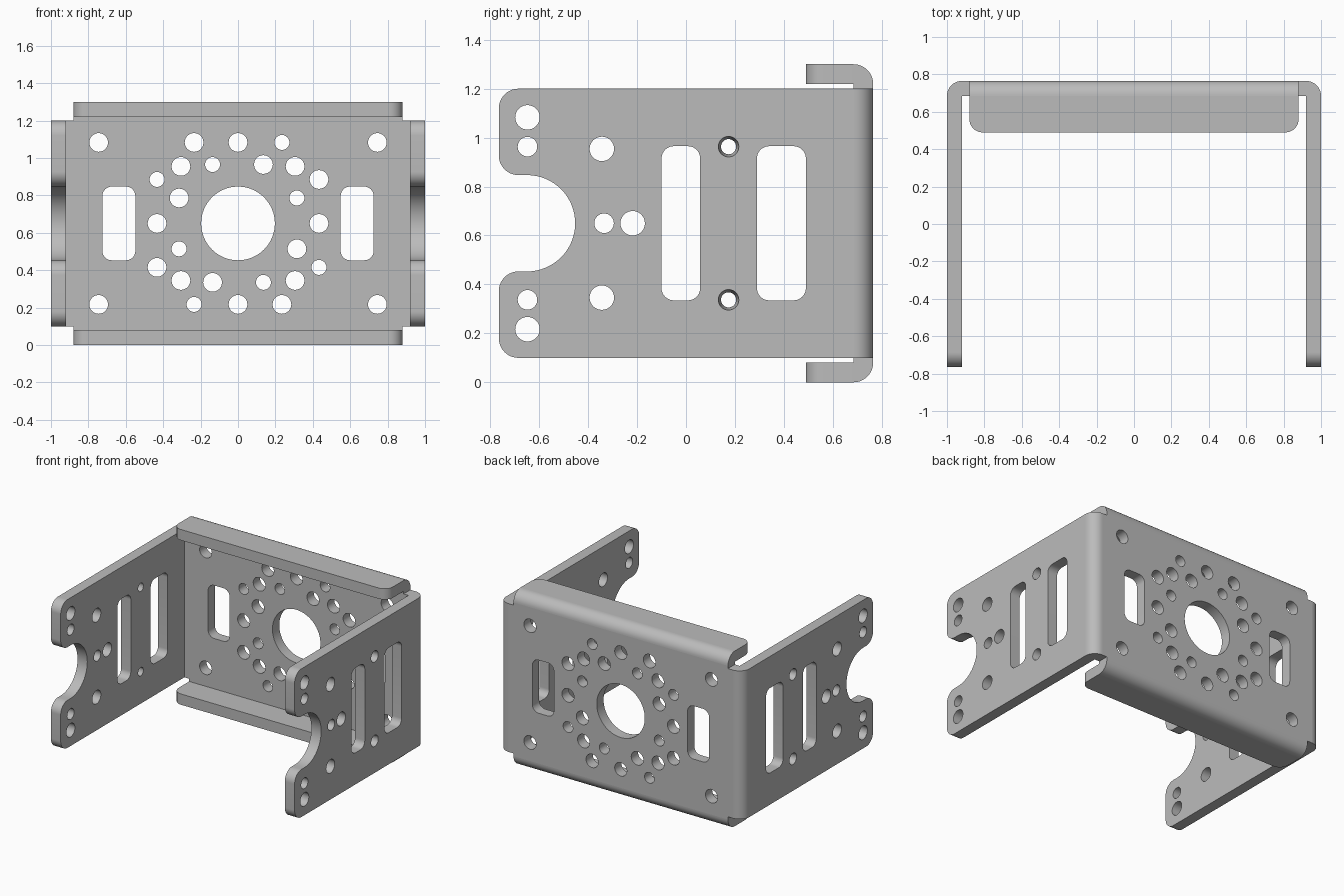
import bpy
import bmesh
from math import cos, sin, pi
from mathutils import Matrix, Vector

cube = bpy.data.objects.get("Cube")
if cube:
    bpy.data.objects.remove(cube)

T = 0.08                 # sheet thickness
MID = 0.65               # height of the bracket's centre line
BACK = 0.765             # rear face
INNER_X, INNER_Y = 1 - T, BACK - T

steel = bpy.data.materials.new("grey steel")
steel.use_nodes = True
GREY = (0.5, 0.5, 0.5, 1)
steel.diffuse_color = GREY
steel.node_tree.nodes["Principled BSDF"].inputs["Base Color"].default_value = GREY

X, Y, Z = Vector((1, 0, 0)), Vector((0, 1, 0)), Vector((0, 0, 1))


def rounded(corners, steps=10):
    """Outline from right-angled corners (u, v, radius)."""
    pts = []
    for i, (u, v, r) in enumerate(corners):
        p = Vector((u, v))
        a = (Vector(corners[i - 1][:2]) - p).normalized()
        b = (Vector(corners[(i + 1) % len(corners)][:2]) - p).normalized()
        centre = p + r * (a + b)
        arc = [p] if r == 0 else [
            centre - r * (b * cos(k / steps * pi / 2) + a * sin(k / steps * pi / 2))
            for k in range(steps + 1)]
        pts += [q for q in arc if not pts or (q - pts[-1]).length > 1e-4]
    if (pts[0] - pts[-1]).length < 1e-4:
        pts.pop()
    return pts


def slot(u0, u1, v0, v1, r=0.05):
    return rounded([(u0, v0, r), (u1, v0, r), (u1, v1, r), (u0, v1, r)])


def circle(u, v, r, n=32):
    return [Vector((u + r * cos(2 * pi * k / n), v + r * sin(2 * pi * k / n)))
            for k in range(n)]


def finish(name, mesh):
    bm = bmesh.new()
    bm.from_mesh(mesh)
    bmesh.ops.remove_doubles(bm, verts=bm.verts, dist=1e-5)
    bmesh.ops.recalc_face_normals(bm, faces=bm.faces)
    bm.to_mesh(mesh)
    bm.free()
    mesh.materials.clear()
    mesh.materials.append(steel)
    obj = bpy.data.objects.new(name, mesh)
    bpy.context.collection.objects.link(obj)
    bpy.ops.object.select_all(action="DESELECT")
    obj.select_set(True)
    bpy.context.view_layer.objects.active = obj
    bpy.ops.object.shade_smooth_by_angle(angle=pi / 6)
    return obj


def plate(name, loops, depth, u, v, n, origin):
    """Extrude an outline with holes; u, v, n are its axes, origin its mid-plane."""
    curve = bpy.data.curves.new(name, "CURVE")
    curve.dimensions = "2D"
    curve.fill_mode = "BOTH"
    curve.extrude = depth / 2
    for loop in loops:
        spline = curve.splines.new("POLY")
        spline.points.add(len(loop) - 1)
        for point, q in zip(spline.points, loop):
            point.co = (q.x, q.y, 0, 1)
        spline.use_cyclic_u = True
    helper = bpy.data.objects.new(name + " outline", curve)
    bpy.context.collection.objects.link(helper)
    graph = bpy.context.evaluated_depsgraph_get()
    mesh = bpy.data.meshes.new_from_object(helper.evaluated_get(graph))
    bpy.data.objects.remove(helper)
    bpy.data.curves.remove(curve)
    frame = Matrix((u, v, n)).transposed().to_4x4()
    mesh.transform(Matrix.Translation(origin) @ frame)
    mesh.name = name
    return finish(name, mesh)


def tapered_rim(name, side, y, z, wide, narrow, n=32):
    """Wedge ring that narrows a hole towards the inside of a wall."""
    bm = bmesh.new()
    profile = [(1, wide), (INNER_X, wide), (INNER_X, narrow)]
    rings = [[bm.verts.new((side * x, y + r * cos(2 * pi * k / n),
                            z + r * sin(2 * pi * k / n))) for k in range(n)]
             for x, r in profile]
    for i in range(3):
        a, b = rings[i], rings[(i + 1) % 3]
        for k in range(n):
            m = (k + 1) % n
            bm.faces.new((a[k], a[m], b[m], b[k]))
    mesh = bpy.data.meshes.new(name)
    bm.to_mesh(mesh)
    bm.free()
    finish(name, mesh)


BIG, SMALL = 0.05, 0.04

# Back plate: notched corners, centre bore, ring of holes, two slots
low, high = 0.1 - MID, 1.2 - MID
w, f, h = INNER_X, 0.88, MID - T
cross = [(-f, -h), (f, -h), (f, low), (w, low), (w, high), (f, high),
         (f, h), (-f, h), (-f, high), (-w, high), (-w, low), (-f, low)]
loops = [[Vector(p) for p in cross], circle(0, 0, 0.197, 64)]
for s in (-1, 1):
    loops.append(slot(s * 0.637 - 0.088, s * 0.637 + 0.088, -0.197, 0.197))
    loops += [circle(s * 0.745, t * 0.433, BIG) for t in (-1, 1)]
ring = [(0, 0.433, BIG), (0.305, 0.305, BIG), (-0.235, 0.433, BIG),
        (0.136, 0.315, BIG), (0.235, 0.433, SMALL), (0.315, 0.136, SMALL)]
for u, v, r in ring:
    for _ in range(4):
        loops.append(circle(u, v, r))
        u, v = -v, u
plate("back_plate", loops, T, X, Z, -Y, (0, BACK - T / 2, MID))

# Quarter-round section shared by all bends
bend = rounded([(0, 0, 0), (T, 0, 0), (T, T, T), (0, T, 0)], 12)

# Side walls with a half-round mouth, slots, holes and tapered holes
e, c, m = 0.08, 0.197, -0.453
wall = rounded([(-BACK, low, e), (INNER_Y, low, 0), (INNER_Y, high, 0),
                (-BACK, high, e), (-BACK, c, e), (m, c, c),
                (m, -c, c), (-BACK, -c, e)], 16)
for side, label in ((1, "left"), (-1, "right")):
    loops = [wall, slot(-0.1, 0.058, -0.315, 0.315), slot(0.29, 0.49, -0.315, 0.315),
             circle(-0.335, 0, SMALL), circle(-0.218, 0, BIG)]
    for t in (-1, 1):
        loops += [circle(-0.648, t * 0.433, BIG), circle(-0.648, t * 0.313, SMALL),
                  circle(-0.344, t * 0.304, BIG), circle(0.174, t * 0.313, 0.042)]
        tapered_rim(f"{label}_{'upper' if t > 0 else 'lower'}_tapered_hole",
                    side, 0.174, MID + t * 0.313, 0.042, 0.031)
    plate(label + "_wall", loops, T, Y, Z, X, (side * (1 - T / 2), 0, MID))
    plate(label + "_bend", [bend], high - low, side * X, Y, Z,
          (side * INNER_X, INNER_Y, MID))

# Top and bottom flanges with rounded front corners
flange = rounded([(-f, 0.49, 0.07), (f, 0.49, 0.07), (f, INNER_Y, 0), (-f, INNER_Y, 0)])
for t, label in ((1, "top"), (-1, "bottom")):
    plate(label + "_flange", [flange], T, X, Y, Z, (0, 0, MID + t * (MID - T / 2)))
    plate(label + "_bend", [bend], 2 * f, Y, t * Z, X, (0, INNER_Y, MID + t * h))
